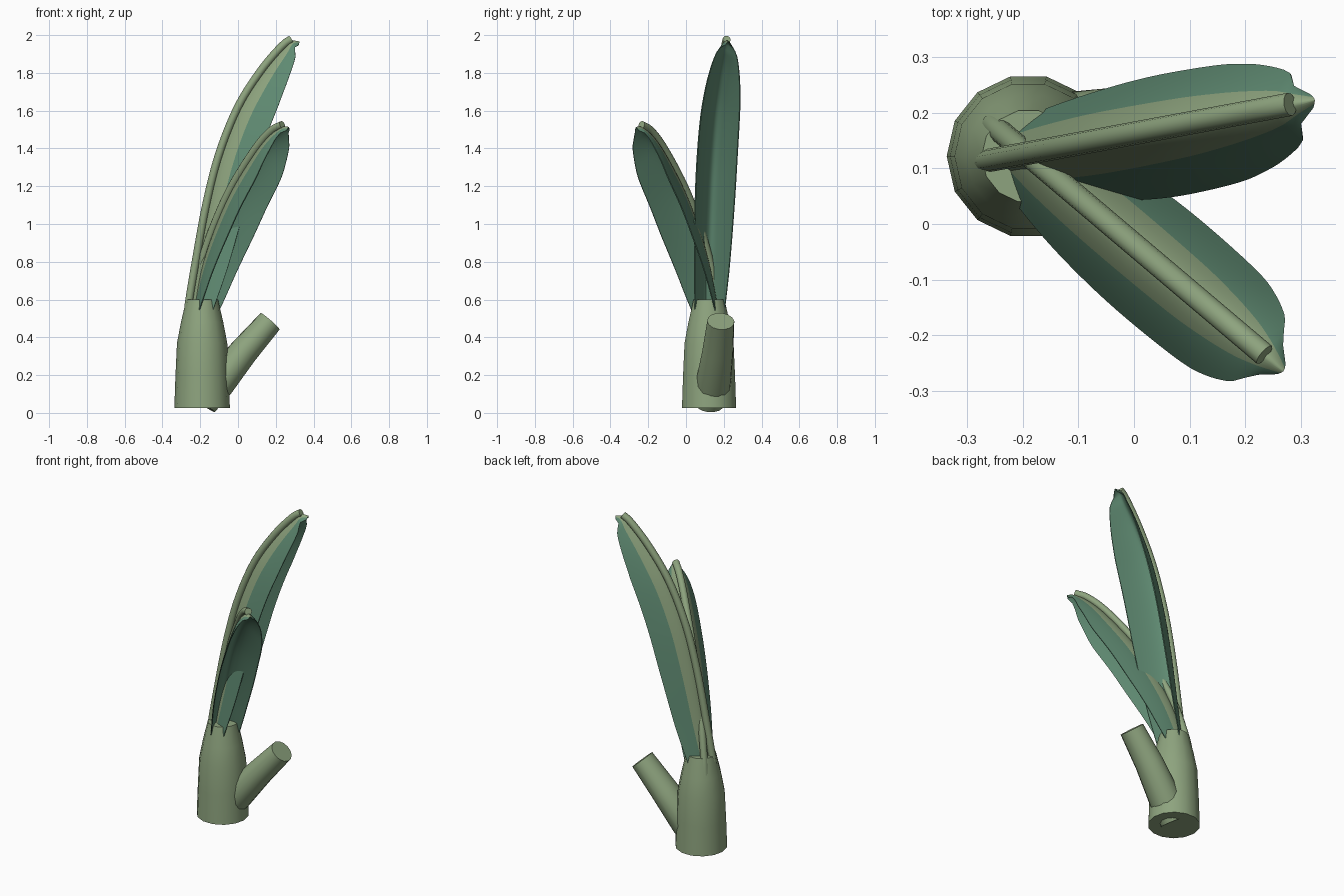
import bpy, bmesh, math
from mathutils import Vector

if "Cube" in bpy.data.objects:
    bpy.data.objects.remove(bpy.data.objects["Cube"])


def material(name, rgb):
    m = bpy.data.materials.new(name)
    m.diffuse_color = (*rgb, 1)
    m.use_nodes = True
    m.node_tree.nodes["Principled BSDF"].inputs["Base Color"].default_value = m.diffuse_color
    return m


LIGHT = material("pale green", (0.27, 0.37, 0.21))
DARK = material("deep green", (0.115, 0.255, 0.168))


def loft(name, rings, mats, pick=lambda j: 0, caps=True, angle=40):
    """Skin closed rings of points; pick gives the material of each ring segment."""
    bm = bmesh.new()
    vs = [[bm.verts.new(p) for p in r] for r in rings]
    n = len(rings[0])
    for a, b in zip(vs, vs[1:]):
        for j in range(n):
            k = (j + 1) % n
            bm.faces.new((a[j], a[k], b[k], b[j])).material_index = pick(j)
    if caps:
        bm.faces.new(vs[0])
        bm.faces.new(vs[-1])
    else:  # thin shell: close both ends between outer and inner skins
        for r in (vs[0], vs[-1]):
            for j in range(n // 2 - 1):
                f = bm.faces.new((r[j], r[j + 1], r[n - 2 - j], r[n - 1 - j]))
                f.material_index = 1
    bmesh.ops.recalc_face_normals(bm, faces=bm.faces)
    me = bpy.data.meshes.new(name)
    bm.to_mesh(me)
    bm.free()
    for m in mats:
        me.materials.append(m)
    ob = bpy.data.objects.new(name, me)
    bpy.context.collection.objects.link(ob)
    bpy.ops.object.select_all(action='DESELECT')
    ob.select_set(True)
    bpy.context.view_layer.objects.active = ob
    bpy.ops.object.shade_smooth_by_angle(angle=math.radians(angle))
    return ob


def spline(pts, per=12):
    """Catmull-Rom curve through the points."""
    p = [Vector(q) for q in pts]
    p = [2 * p[0] - p[1]] + p + [2 * p[-1] - p[-2]]
    out = []
    for a, b, c, d in zip(p, p[1:], p[2:], p[3:]):
        for i in range(per):
            t = i / per
            out.append(0.5 * (2 * b + (c - a) * t + (2 * a - 5 * b + 4 * c - d) * t * t
                              + (3 * b - a - 3 * c + d) * t ** 3))
    return out + [p[-2]]


def resample(pts, n):
    """Even steps along the length of a path."""
    acc = [0]
    for a, b in zip(pts, pts[1:]):
        acc.append(acc[-1] + (b - a).length)
    out, k = [], 0
    for i in range(n + 1):
        s = acc[-1] * i / n
        while k < len(pts) - 2 and acc[k + 1] < s:
            k += 1
        out.append(pts[k].lerp(pts[k + 1], (s - acc[k]) / (acc[k + 1] - acc[k])))
    return out


def at(table, t):
    for (t0, v0), (t1, v1) in zip(table, table[1:]):
        if t <= t1:
            return v0 + (v1 - v0) * (t - t0) / (t1 - t0)
    return table[-1][1]


def table_curve(keys):
    return [(p.x, p.y) for p in spline([(a, b, 0) for a, b in keys], 6)]


def frames(path, side):
    """Each point with its lateral and downward normal directions."""
    for i, p in enumerate(path):
        t = (path[min(i + 1, len(path) - 1)] - path[max(i - 1, 0)]).normalized()
        yield p, side, side.cross(t).normalized()


def tube(name, path, side, radii, sides, stretch=1, angle=40):
    rings = []
    for (p, w, d), r in zip(frames(path, side), radii):
        rings.append([p + r * (stretch * math.cos(a) * w + math.sin(a) * d)
                      for a in (2 * math.pi * j / sides for j in range(sides))])
    return loft(name, rings, [LIGHT], angle=angle)


# Half width and fold depth of a leaf along its length
WIDTH = table_curve([(0, .078), (.2, .098), (.45, .11), (.7, .108), (.82, .096), (.9, .077),
                     (.95, .055), (.98, .034), (1, .012)])
DEPTH = table_curve([(0, .108), (.2, .16), (.45, .19), (.7, .178), (.82, .145), (.9, .108),
                     (.95, .072), (.98, .042), (1, .022)])
U = [i / 8 - 1 for i in range(17)]
N = 48


def leaf(name, start, heading, profile, roll=0):
    """Folded leaf shell with a round rib standing proud along its ridge."""
    h = Vector((*heading, 0)).normalized()
    side = Vector((-h.y, h.x, 0))
    curve = [Vector((*start, z)) + h * s for s, z in profile]
    rib = resample(spline(curve), N)
    # the blade runs a little past the end of the rib and nods down
    blade = resample(spline(curve + [curve[-1] + h * .046 + Vector((0, 0, -.008))]), N)
    rings = []
    for i, (p, w, d) in enumerate(frames(blade, side)):
        d = (d + w * roll).normalized()
        wid, dep = at(WIDTH, i / N), at(DEPTH, i / N)
        lift = [.016 * (1 - u * u) * min(1, (N - i) / 4 + .2) for u in U]
        outer = [p + w * wid * u + d * (dep * abs(u) ** 1.55 + e) for u, e in zip(U, lift)]
        inner = [p + w * wid * u * .95 + d * (dep * abs(u) ** 1.7 + 2.1 * e + .002)
                 for u, e in zip(reversed(U), lift)]
        rings.append(outer + inner)
    # pale band along the outside of the ridge
    loft(name, rings, [LIGHT, DARK], lambda j: 0 if 4 <= j < 12 else 1, caps=False, angle=50)
    tube(name + "_rib", rib, side, [.021] * (N + 1), 12)


# Leaves: distance travelled along the heading against height
leaf("tall_leaf", (-.258, .115), (.983, .183),
     [(-.012, .5), (0, .6), (.034, .8), (.09, 1.1), (.16, 1.37), (.262, 1.62),
      (.384, 1.81), (.496, 1.94), (.548, 1.978)], -.08)
leaf("short_leaf", (-.25, .175), (.763, -.646),
     [(-.005, .5), (.015, .6), (.075, .8), (.165, 1.0), (.285, 1.2), (.45, 1.4),
      (.56, 1.495), (.635, 1.525)])

# Stalk with a gently tapering top
stalk = []
for r, z in [(.147, .026), (.141, .2), (.133, .37), (.112, .48), (.084, .6)]:
    stalk.append([(-.19 + r * math.cos(a), .122 + r * math.sin(a), z)
                  for a in (2 * math.pi * (j + 7) / 14 for j in range(14))])
loft("stalk", stalk, [LIGHT])

# Cut side shoot, slightly oval
shoot = [Vector(p) for p in [(-.18, .125, .041), (-.11, .143, .15), (.03, .168, .325), (.17, .184, .485)]]
tube("side_shoot", shoot, Vector((-.13, .99, 0)).normalized(), [.068, .088, .077, .067], 14, 1.08)
